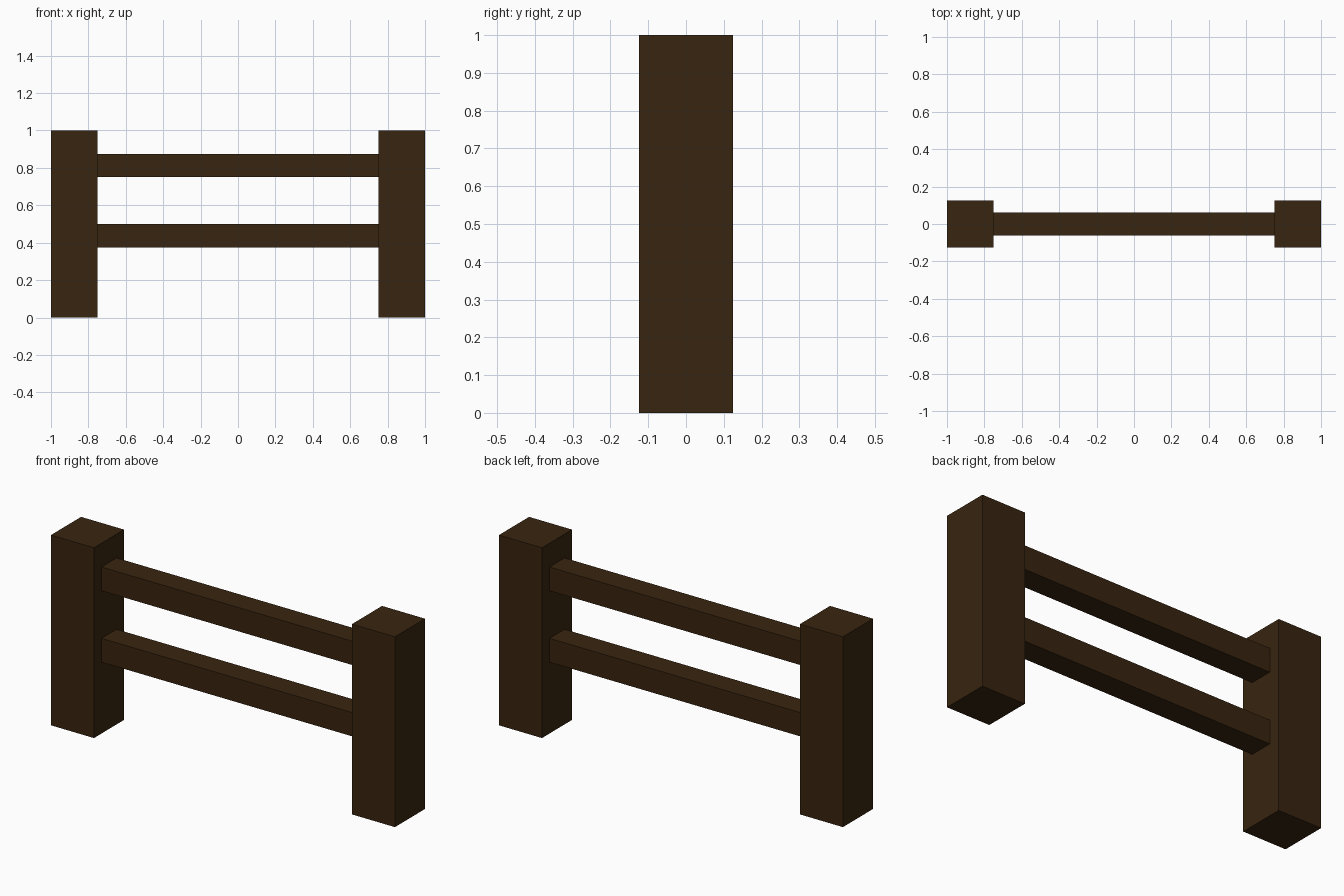
import bpy
import bmesh
from mathutils import Vector

if "Cube" in bpy.data.objects:
    bpy.data.objects.remove(bpy.data.objects["Cube"])

# Single dark brown wood colour
wood = bpy.data.materials.new("dark_brown_wood")
wood.diffuse_color = (0.040, 0.018, 0.005, 1.0)
wood.use_nodes = True
wood.node_tree.nodes["Principled BSDF"].inputs["Base Color"].default_value = wood.diffuse_color


def box(name, lo, hi):
    """Flat-shaded box between two opposite corners."""
    lo, hi = Vector(lo), Vector(hi)
    bm = bmesh.new()
    bmesh.ops.create_cube(bm, size=1.0)
    bmesh.ops.scale(bm, vec=hi - lo, verts=bm.verts)
    mesh = bpy.data.meshes.new(name)
    bm.to_mesh(mesh)
    bm.free()
    mesh.materials.append(wood)
    obj = bpy.data.objects.new(name, mesh)
    obj.location = (lo + hi) / 2
    bpy.context.collection.objects.link(obj)
    return obj


# Two square posts
for name, x in (("left_post", -0.875), ("right_post", 0.875)):
    box(name, (x - 0.125, -0.125, 0.0), (x + 0.125, 0.125, 1.0))

# Two horizontal rails spanning between the posts
for name, z in (("lower_rail", 0.375), ("upper_rail", 0.75)):
    box(name, (-0.75, -0.0625, z), (0.75, 0.0625, z + 0.125))
